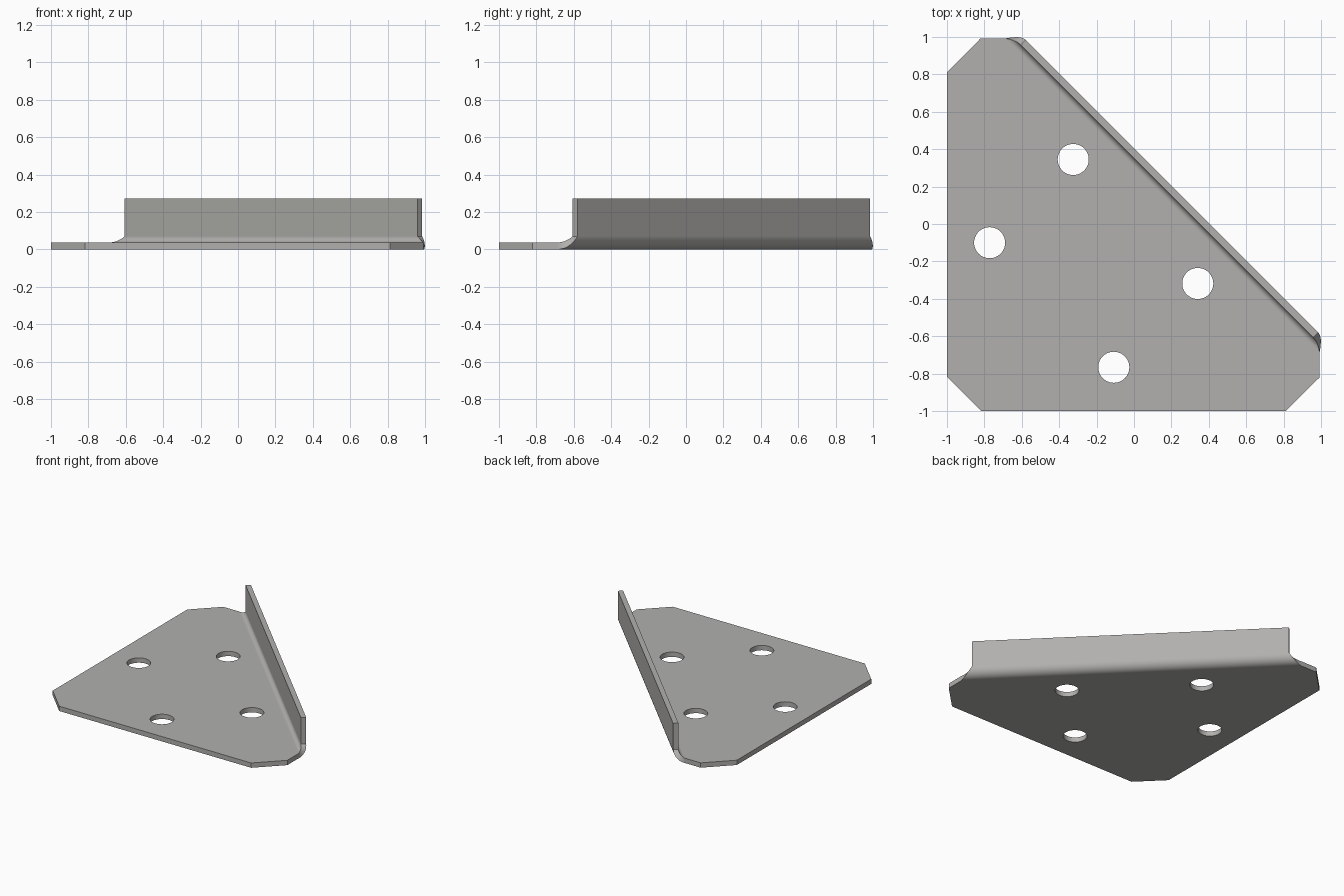
import bpy, bmesh, math
from mathutils import Matrix

if "Cube" in bpy.data.objects:
    bpy.data.objects.remove(bpy.data.objects["Cube"])

T = 0.037            # sheet thickness
R_OUT = 0.07         # outer bend radius
HEIGHT = 0.273       # flange height
U_OUT = 0.286        # distance of flange face from the origin, along the diagonal
EDGE = 0.9925        # far straight edges of the plate
STEPS = 14
S = math.sqrt(0.5)

metal = bpy.data.materials.new("grey metal")
metal.diffuse_color = (0.44, 0.435, 0.42, 1)
metal.use_nodes = True
metal.node_tree.nodes["Principled BSDF"].inputs["Base Color"].default_value = metal.diffuse_color

bm = bmesh.new()


def diag(u, v, z):
    """Vertex from diagonal coordinates: u across the bend, v along it."""
    return bm.verts.new(((u + v) * S, (u - v) * S, z))


# Bend and flange rows: (outer left, outer right, inner left, inner right)
u0 = U_OUT - R_OUT
v0 = EDGE / S - u0
r_in, r_mid = R_OUT - T, R_OUT - T / 2
rows = []
for i in range(STEPS + 1):
    a = math.pi / 2 * i / STEPS
    v = v0 - r_mid * a                      # 45 degree corner wrapped round the bend
    s, c = math.sin(a), math.cos(a)
    rows.append([diag(u0 + r * s, w, R_OUT - r * c)
                 for r in (R_OUT, r_in) for w in (-v, v)])
rows.append([diag(u, w, HEIGHT) for u in (U_OUT, U_OUT - T) for w in (-v, v)])

for i, (p, q) in enumerate(zip(rows, rows[1:])):
    for a, b in ((0, 1), (1, 3), (3, 2), (2, 0)):
        f = bm.faces.new((p[a], p[b], q[b], q[a]))
        f.smooth = i < STEPS and (a, b) in ((0, 1), (3, 2))
e = rows[-1]
bm.faces.new((e[0], e[1], e[3], e[2]))

# Flat plate with clipped corners, joined to the start of the bend
outline = [(-0.82, EDGE), (-1, 0.812), (-1, -0.817), (-0.817, -1),
           (0.812, -1), (EDGE, -0.82)]
low = [rows[0][0]] + [bm.verts.new((x, y, 0)) for x, y in outline] + [rows[0][1]]
top = [rows[0][2]] + [bm.verts.new((x, y, T)) for x, y in outline] + [rows[0][3]]
bm.faces.new(low)
bm.faces.new(top)
for i in range(len(low) - 1):
    bm.faces.new((low[i], low[i + 1], top[i + 1], top[i]))
bmesh.ops.recalc_face_normals(bm, faces=bm.faces)


def make(name, b):
    mesh = bpy.data.meshes.new(name)
    b.to_mesh(mesh)
    b.free()
    mesh.materials.append(metal)
    ob = bpy.data.objects.new(name, mesh)
    bpy.context.collection.objects.link(ob)
    return ob


bracket = make("bent_corner_bracket", bm)

# Bolt holes
cut = bmesh.new()
for x, y in ((-0.325, 0.345), (-0.772, -0.10), (0.341, -0.318), (-0.108, -0.766)):
    bmesh.ops.create_cone(cut, cap_ends=True, segments=48, radius1=0.083,
                          radius2=0.083, depth=0.3,
                          matrix=Matrix.Translation((x, y, 0)))
for f in cut.faces:
    f.smooth = abs(f.normal.z) < 0.5
cutter = make("hole_cutter", cut)
cutter.hide_render = True

mod = bracket.modifiers.new("holes", 'BOOLEAN')
mod.operation = 'DIFFERENCE'
mod.solver = 'EXACT'
mod.object = cutter
bpy.context.view_layer.objects.active = bracket
bracket.select_set(True)
bpy.ops.object.modifier_apply(modifier=mod.name)
bpy.data.objects.remove(cutter)
